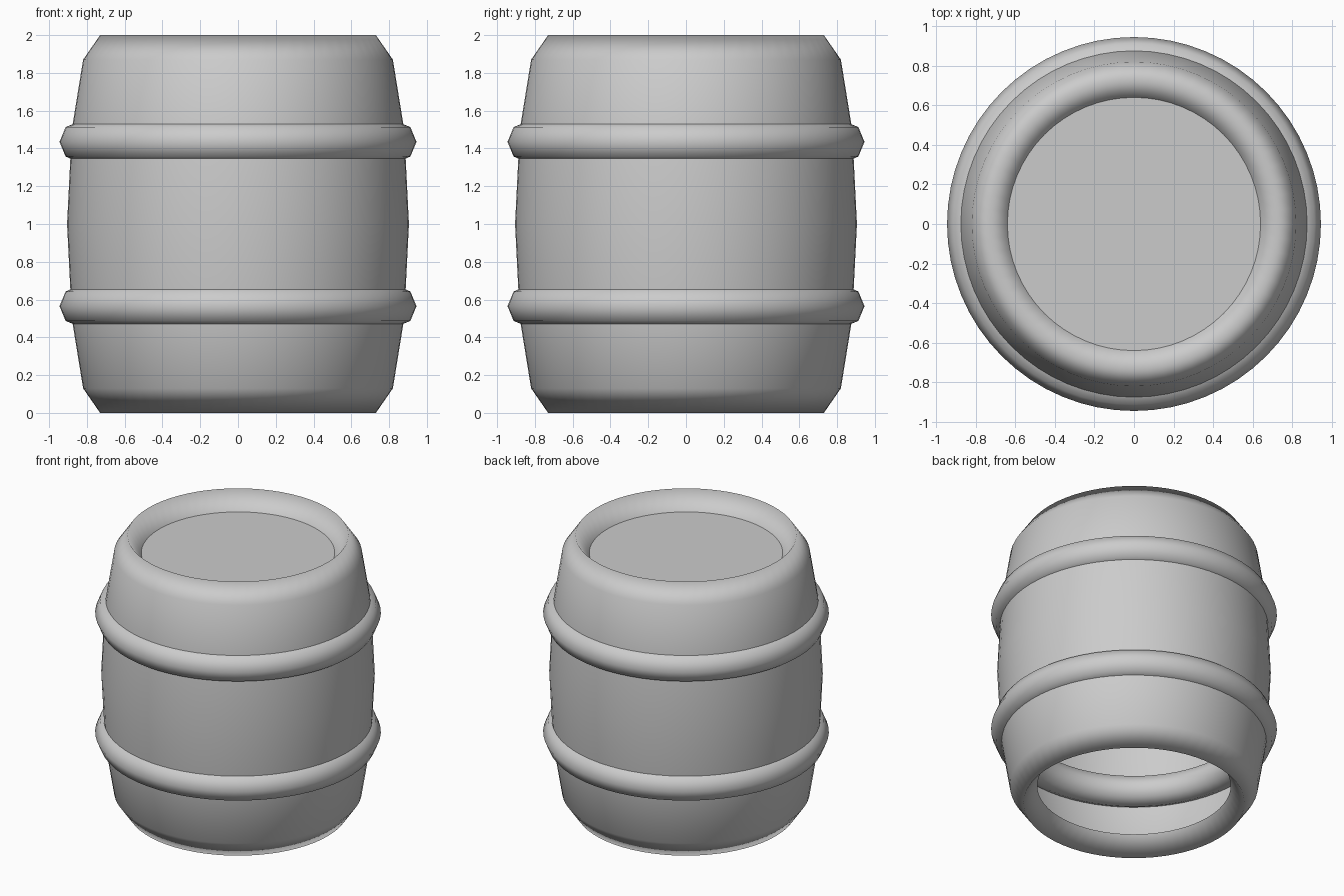
import bpy, bmesh, math

if "Cube" in bpy.data.objects:
    bpy.data.objects.remove(bpy.data.objects["Cube"])

SEGMENTS = 64
grey = bpy.data.materials.new("plain_grey")
grey.diffuse_color = (0.6, 0.6, 0.6, 1)
grey.use_nodes = True
grey.node_tree.nodes["Principled BSDF"].inputs["Base Color"].default_value = grey.diffuse_color


def lathe(name, profile, closed=False):
    """Revolve (radius, height) points around the z axis, smooth shaded."""
    bm = bmesh.new()
    rings = []
    for r, z in profile:
        rings.append([bm.verts.new((r * math.cos(2 * math.pi * i / SEGMENTS),
                                    r * math.sin(2 * math.pi * i / SEGMENTS), z))
                      for i in range(SEGMENTS)])
    pairs = list(zip(rings, rings[1:]))
    if closed:
        pairs.append((rings[-1], rings[0]))
    for low, high in pairs:
        for i in range(SEGMENTS):
            j = (i + 1) % SEGMENTS
            bm.faces.new((low[i], low[j], high[j], high[i])).smooth = True
    return finish(name, bm)


def finish(name, bm):
    mesh = bpy.data.meshes.new(name)
    bm.to_mesh(mesh)
    bm.free()
    mesh.materials.append(grey)
    obj = bpy.data.objects.new(name, mesh)
    bpy.context.collection.objects.link(obj)
    return obj


# Bulging body shell with rolled rims, open at the bottom
half = [(0.64, 0.13), (0.73, 0.0), (0.82, 0.13), (0.88, 0.5)]
lathe("barrel_body", half + [(0.905, 1.0)] + [(r, 2 - z) for r, z in reversed(half)])

# Two round hoops, eight-sided in section
for name, z in (("lower_hoop", 0.565), ("upper_hoop", 1.435)):
    section = [(0.835 + 0.11 * math.cos(k * math.pi / 4),
                z + 0.11 * math.sin(k * math.pi / 4)) for k in range(8)]
    lathe(name, section, closed=True)

# Flat recessed lid
bm = bmesh.new()
bmesh.ops.create_circle(bm, cap_ends=True, segments=SEGMENTS, radius=0.64)
bmesh.ops.translate(bm, verts=bm.verts, vec=(0, 0, 1.87))
for f in bm.faces:
    f.normal_update()
    if f.normal.z < 0:
        f.normal_flip()
finish("top_lid", bm)
